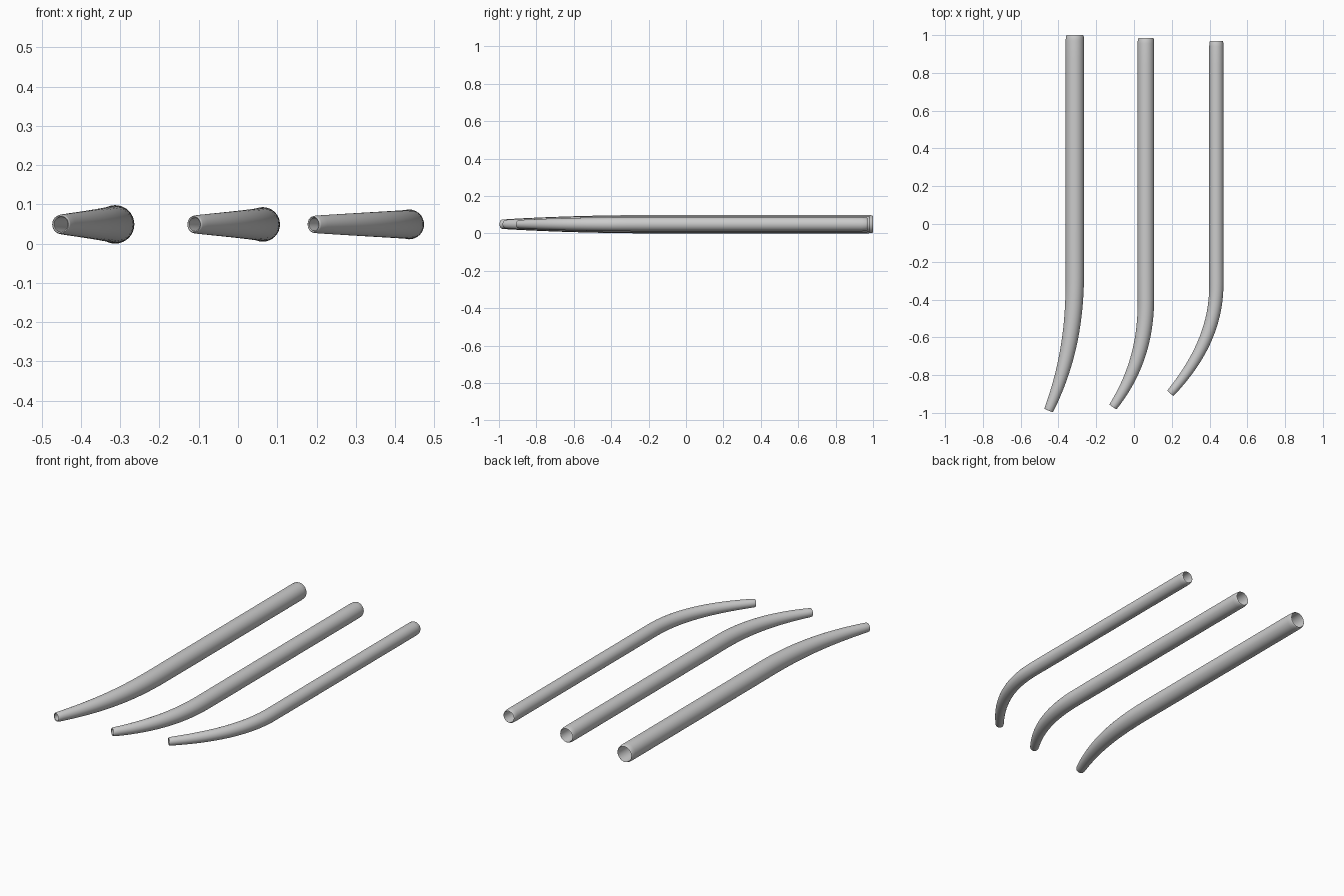
import bpy, bmesh, math
from mathutils import Vector, geometry

if "Cube" in bpy.data.objects:
    bpy.data.objects.remove(bpy.data.objects["Cube"])

SIDES = 32
Z = 0.049          # shared axis height
WALL = 0.006


def smooth(t):
    t = max(0.0, min(1.0, t))
    return t * (2 - t)


def bent_tube(name, x, y_back, y_bend, tip, angle, r_back, r_tip):
    # Centre line: straight run, then a smooth bend to the tip
    a = math.radians(angle)
    start, end = Vector((x, y_bend, Z)), Vector((tip[0], tip[1], Z))
    end_dir = Vector((-math.sin(a), -math.cos(a), 0))
    h = (end - start).length * 0.36
    bend = geometry.interpolate_bezier(
        start, start + Vector((0, -h, 0)), end - end_dir * h, end, 25)
    straight = [Vector((x, y_back + (y_bend - y_back) * i / 10, Z)) for i in range(10)]
    path = straight + bend
    dirs = [Vector((0, -1, 0))] * 10
    for i in range(25):
        if i == 0:
            dirs.append(Vector((0, -1, 0)))
        elif i == 24:
            dirs.append(end_dir)
        else:
            dirs.append((bend[i + 1] - bend[i - 1]).normalized())

    # Distance from the tip drives the taper
    dist = [0.0] * len(path)
    for i in range(len(path) - 2, -1, -1):
        dist[i] = dist[i + 1] + (path[i + 1] - path[i]).length
    taper = dist[10] + 0.1
    radius = [r_tip + (r_back - r_tip) * smooth(d / taper) for d in dist]

    # Ring stations: rounded back rim, outer wall, rounded tip rim, inner wall
    d0, d1 = dirs[0], dirs[-1]
    rings = []
    for off, dr in ((0.002, 0.004), (0.008, 0.0015), (0.03, 0.0)):
        rings.append((path[0] + d0 * off, d0, radius[0] - dr))
    rings += [(path[i], dirs[i], radius[i]) for i in range(1, len(path) - 1)]
    for off, dr in ((0.006, 0.0), (0.002, 0.001), (0.0, 0.003)):
        rings.append((path[-1] - d1 * off, d1, radius[-1] - dr))
    rings.append((path[-1] - d1 * 0.002, d1, radius[-1] - WALL))
    rings += [(path[i], dirs[i], radius[i] - WALL) for i in range(len(path) - 2, 0, -1)]
    rings.append((path[0] + d0 * 0.006, d0, radius[0] - WALL - 0.001))
    rings.append((path[0], d0, radius[0] - WALL))

    bm = bmesh.new()
    loops = []
    up = Vector((0, 0, 1))
    for p, d, r in rings:
        side = d.cross(up)
        loops.append([bm.verts.new(p + (side * math.cos(t) + up * math.sin(t)) * r)
                      for t in (2 * math.pi * k / SIDES for k in range(SIDES))])
    for i, la in enumerate(loops):
        lb = loops[(i + 1) % len(loops)]
        for k in range(SIDES):
            n = (k + 1) % SIDES
            bm.faces.new((la[k], la[n], lb[n], lb[k]))
    bmesh.ops.recalc_face_normals(bm, faces=bm.faces)
    mesh = bpy.data.meshes.new(name)
    bm.to_mesh(mesh)
    bm.free()
    ob = bpy.data.objects.new(name, mesh)
    bpy.context.collection.objects.link(ob)
    bpy.context.view_layer.objects.active = ob
    ob.select_set(True)
    bpy.ops.object.shade_smooth_by_angle(angle=math.radians(40))
    ob.select_set(False)


# Three tubes, from thick and gently bent to thin and strongly bent
bent_tube("large_bent_tube", -0.313, 1.0, -0.26, (-0.452, -0.988), 23, 0.049, 0.025)
bent_tube("medium_bent_tube", 0.063, 0.985, -0.40, (-0.112, -0.969), 35, 0.044, 0.023)
bent_tube("small_bent_tube", 0.436, 0.97, -0.32, (0.192, -0.897), 41, 0.038, 0.022)
